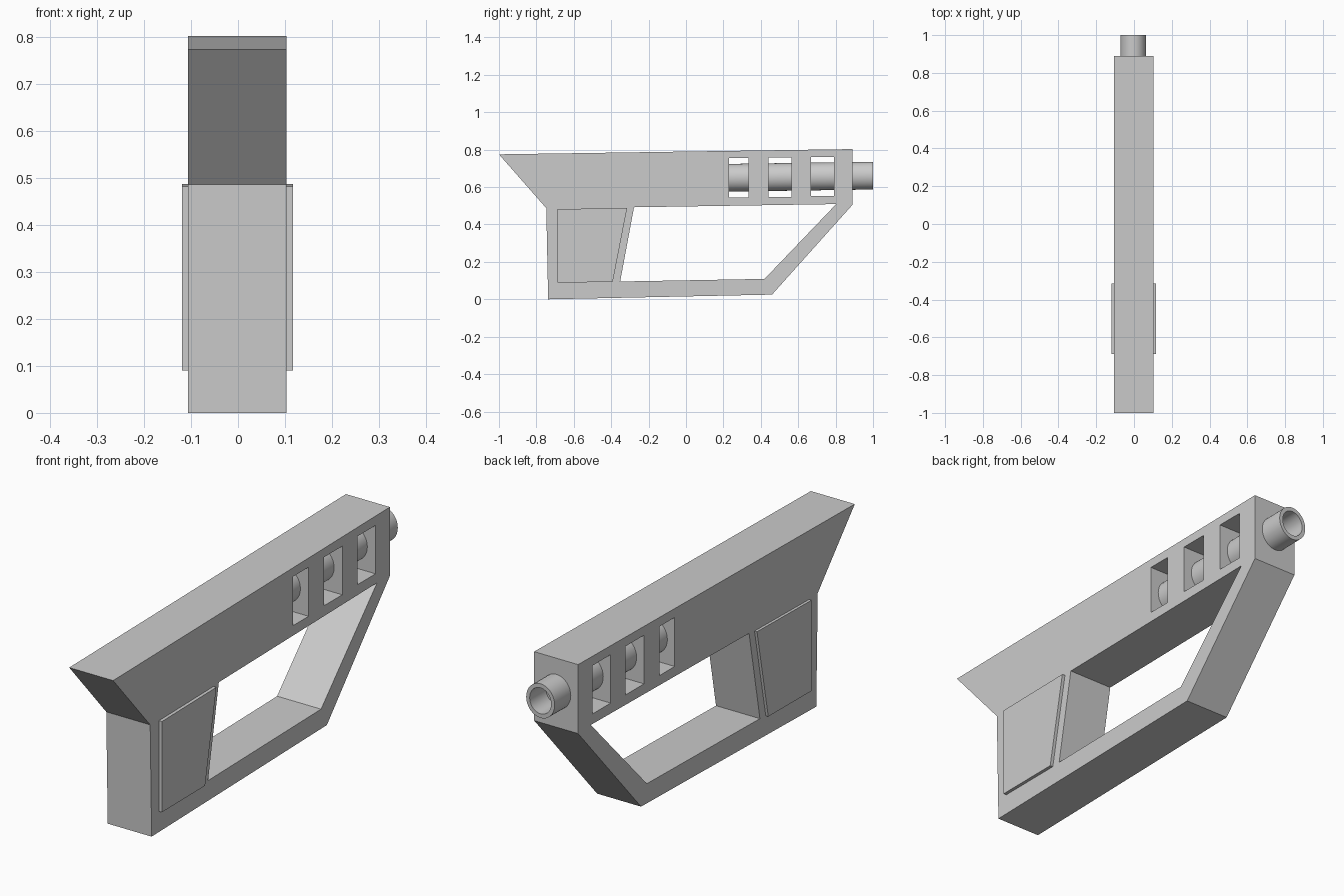
import bpy, bmesh
from math import sin, cos, tau

if "Cube" in bpy.data.objects:
    bpy.data.objects.remove(bpy.data.objects["Cube"])


def prism(name, profile, x0, x1):
    """Extrude a (y, z) outline from x0 to x1."""
    bm = bmesh.new()
    face = bm.faces.new([bm.verts.new((x0, y, z)) for y, z in profile])
    ext = bmesh.ops.extrude_face_region(bm, geom=[face])["geom"]
    bmesh.ops.translate(bm, vec=(x1 - x0, 0, 0),
                        verts=[v for v in ext if isinstance(v, bmesh.types.BMVert)])
    return finish(name, bm)


def finish(name, bm):
    bmesh.ops.recalc_face_normals(bm, faces=bm.faces[:])
    mesh = bpy.data.meshes.new(name)
    bm.to_mesh(mesh)
    bm.free()
    obj = bpy.data.objects.new(name, mesh)
    bpy.context.collection.objects.link(obj)
    return obj


def select_only(obj):
    bpy.ops.object.select_all(action='DESELECT')
    obj.select_set(True)
    bpy.context.view_layer.objects.active = obj


# Body: receiver, grip and hand guard in one silhouette
body = prism("body", [(-1, 0.775), (0.89, 0.803), (0.89, 0.505), (0.46, 0.025),
                      (-0.737, 0), (-0.747, 0.487)], -0.107, 0.103)

# Hand opening and the three vent windows
holes = [[(-0.278, 0.492), (0.803, 0.509), (0.42, 0.109), (-0.352, 0.095)]]
for y0, y1, z0, z1 in [(0.23, 0.335, 0.543, 0.755),
                       (0.44, 0.565, 0.548, 0.758),
                       (0.668, 0.792, 0.552, 0.761)]:
    holes.append([(y0, z0), (y1, z0), (y1, z1), (y0, z1)])
for hole in holes:
    cutter = prism("cutter", hole, -0.3, 0.3)
    cutter.hide_render = True
    select_only(body)
    mod = body.modifiers.new("cut", 'BOOLEAN')
    mod.operation = 'DIFFERENCE'
    mod.solver = 'EXACT'
    mod.object = cutter
    bpy.ops.object.modifier_apply(modifier=mod.name)
    bpy.data.objects.remove(cutter)

# Raised grip panels on both sides
panel = [(-0.687, 0.482), (-0.315, 0.488), (-0.392, 0.092), (-0.687, 0.09)]
prism("grip_panel_left", panel, -0.119, -0.10)
prism("grip_panel_right", panel, 0.097, 0.117)

# Barrel: hollow tube following the slight upward slope of the body
bm = bmesh.new()
N = 32
rings = []
for y, z, r in [(0.18, 0.649, 0.056), (0.18, 0.649, 0.074),
                (1.0, 0.661, 0.074), (1.0, 0.661, 0.056)]:
    rings.append([bm.verts.new((-0.004 + r * 0.92 * cos(tau * i / N), y,
                                z + r * sin(tau * i / N))) for i in range(N)])
for k in range(4):
    a, b = rings[k], rings[(k + 1) % 4]
    for i in range(N):
        j = (i + 1) % N
        bm.faces.new((a[i], a[j], b[j], b[i]))
barrel = finish("barrel", bm)
select_only(barrel)
bpy.ops.object.shade_smooth_by_angle()
